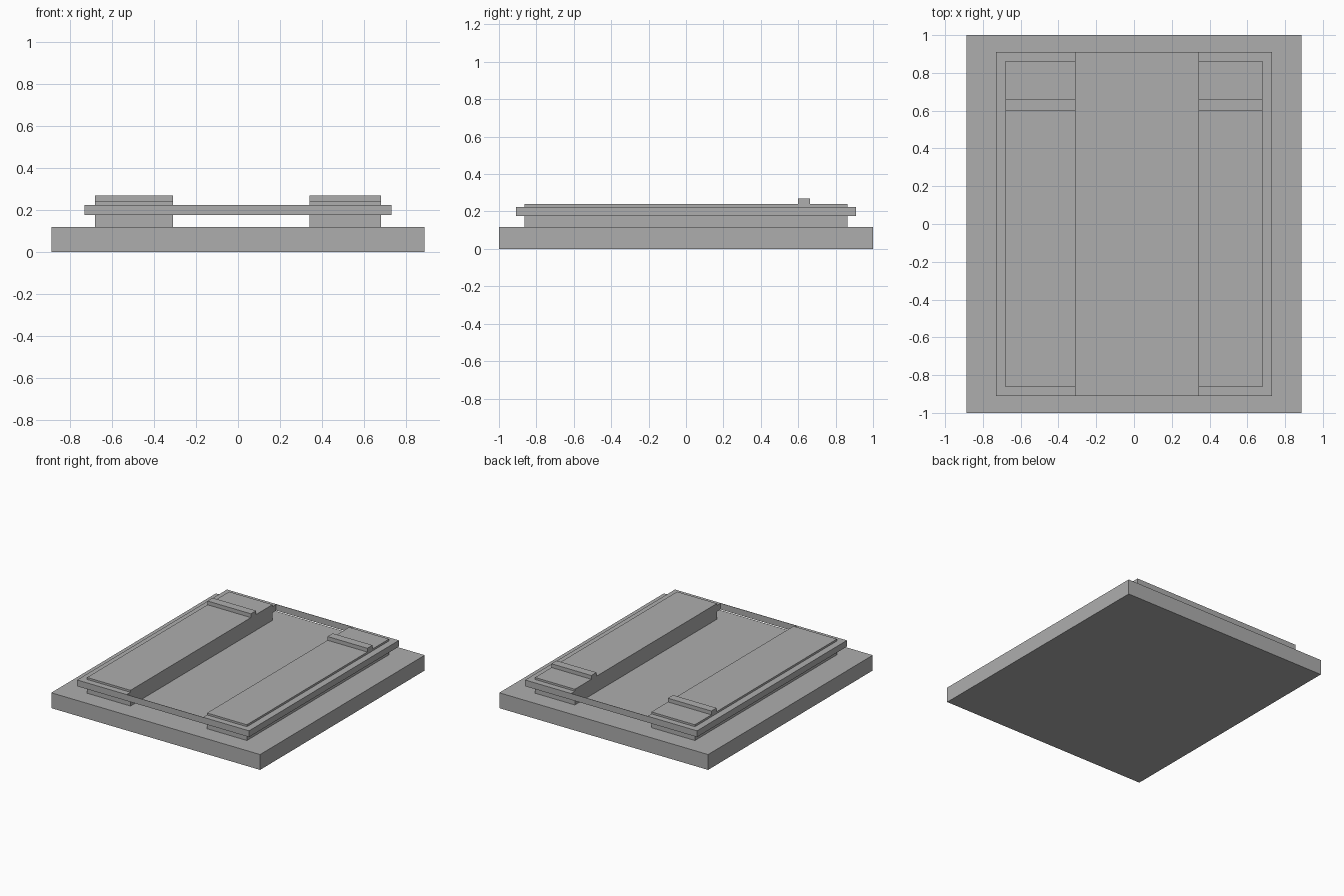
import bpy
from mathutils import Matrix, Vector
import bmesh

default_cube = bpy.data.objects.get("Cube")
if default_cube:
    bpy.data.objects.remove(default_cube, do_unlink=True)

# Single flat grey
grey = bpy.data.materials.new("plain_grey")
grey.use_nodes = True
colour = (0.42, 0.42, 0.42, 1)
grey.diffuse_color = colour
grey.node_tree.nodes["Principled BSDF"].inputs["Base Color"].default_value = colour


def box(name, x, y, z):
    """Box from (low, high) ranges on each axis."""
    low, high = (Vector(corner) for corner in zip(x, y, z))
    matrix = Matrix.Translation((low + high) / 2) @ Matrix.Diagonal((high - low).to_4d())
    bm = bmesh.new()
    bmesh.ops.create_cube(bm, size=1, matrix=matrix)
    mesh = bpy.data.meshes.new(name)
    bm.to_mesh(mesh)
    bm.free()
    mesh.materials.append(grey)
    obj = bpy.data.objects.new(name, mesh)
    bpy.context.collection.objects.link(obj)
    return obj


BASE_TOP, SLAB_LOW, SLAB_TOP, ROOF_TOP, RIDGE_TOP = 0.118, 0.176, 0.224, 0.239, 0.268
EAVE_X, WALL_X = 0.731, 0.68
EAVE_Y, WALL_Y = 0.91, 0.863
INNER = {"right": -0.31, "left": 0.341}

# Ground slab
box("base", (-0.888, 0.888), (-1, 1), (0, BASE_TOP))

# Two long wings: wall, overhanging slab, raised roof and cross ridge
for side, inner in INNER.items():
    sign = 1 if inner > 0 else -1
    wall = sorted((inner, sign * WALL_X))
    eave = sorted((inner, sign * EAVE_X))
    depth = (-WALL_Y, WALL_Y)
    box(side + "_wall", wall, depth, (BASE_TOP, SLAB_LOW))
    box(side + "_slab", eave, (-EAVE_Y, EAVE_Y), (SLAB_LOW, SLAB_TOP))
    box(side + "_roof", wall, depth, (SLAB_TOP, ROOF_TOP))
    box(side + "_ridge", wall, (0.6, 0.663), (ROOF_TOP, RIDGE_TOP))

# Thin strips joining the wings at both ends
span = (INNER["right"], INNER["left"])
for name, sign in (("front", -1), ("back", 1)):
    ends = sorted((sign * EAVE_Y, sign * (EAVE_Y - 0.003)))
    box(name + "_strip", span, ends, (SLAB_LOW, SLAB_TOP))
